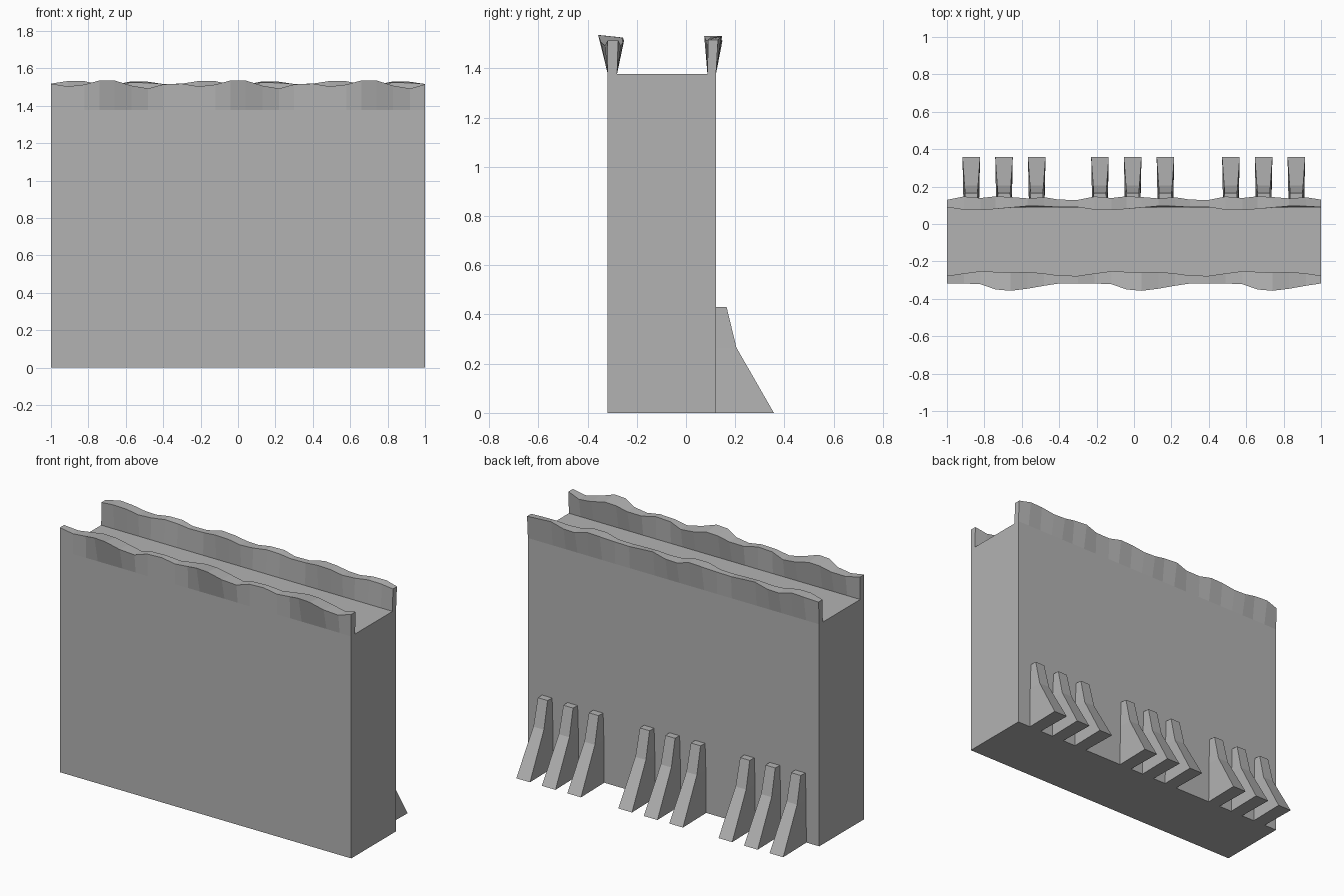
import bpy, bmesh

if "Cube" in bpy.data.objects:
    bpy.data.objects.remove(bpy.data.objects["Cube"])

# Dark grey stone
stone = bpy.data.materials.new("stone")
stone.diffuse_color = (0.45, 0.45, 0.45, 1)
stone.use_nodes = True
stone.node_tree.nodes["Principled BSDF"].inputs["Base Color"].default_value = stone.diffuse_color


def make_object(name, bm):
    bmesh.ops.recalc_face_normals(bm, faces=bm.faces)
    mesh = bpy.data.meshes.new(name)
    bm.to_mesh(mesh)
    bm.free()
    mesh.materials.append(stone)
    obj = bpy.data.objects.new(name, mesh)
    bpy.context.collection.objects.link(obj)
    return obj


def loft(name, sections):
    """Join equal-sized point rings into a closed solid."""
    bm = bmesh.new()
    rings = [[bm.verts.new(p) for p in s] for s in sections]
    n = len(rings[0])
    for a, b in zip(rings, rings[1:]):
        for i in range(n):
            j = (i + 1) % n
            bm.faces.new((a[i], a[j], b[j], b[i]))
    bm.faces.new(rings[0])
    bm.faces.new(rings[-1])
    return make_object(name, bm)


FRONT, BACK, DECK = -0.318, 0.122, 1.378

# Main wall block
loft("wall_body", [[(x, FRONT, 0), (x, BACK, 0), (x, BACK, DECK), (x, FRONT, DECK)]
                   for x in (-1, 1)])


# Wavy parapets: (offset, outer y, inner y, outer z, inner z), repeated three times
def parapet(name, base_out, base_in, waves):
    sections = []
    for start in (-1.0, -0.3, 0.4):
        for d, yo, yi, zo, zi in waves:
            x = start + d
            sections.append([(x, base_out, DECK), (x, yo, zo), (x, yi, zi), (x, base_in, DECK)])
    loft(name, sections)


parapet("front_parapet", FRONT, -0.28, [
    (0.00, -0.318, -0.277, 1.518, 1.518),
    (0.09, -0.318, -0.264, 1.503, 1.503),
    (0.18, -0.322, -0.252, 1.513, 1.511),
    (0.26, -0.350, -0.256, 1.535, 1.525),
    (0.34, -0.357, -0.260, 1.535, 1.525),
    (0.43, -0.346, -0.256, 1.507, 1.505),
    (0.52, -0.330, -0.264, 1.492, 1.492),
    (0.60, -0.318, -0.276, 1.514, 1.514)])

parapet("back_parapet", BACK, 0.087, [
    (0.00, 0.129, 0.090, 1.518, 1.518),
    (0.09, 0.147, 0.076, 1.532, 1.532),
    (0.18, 0.139, 0.074, 1.531, 1.531),
    (0.26, 0.148, 0.080, 1.512, 1.514),
    (0.34, 0.144, 0.088, 1.512, 1.514),
    (0.43, 0.137, 0.096, 1.530, 1.524),
    (0.52, 0.143, 0.095, 1.528, 1.522),
    (0.60, 0.130, 0.090, 1.516, 1.516)])

# Sloping buttresses: (outer y, z, half width at wall, half width outside)
LEVELS = [(0.357, 0.0, 0.042, 0.047), (0.205, 0.265, 0.040, 0.036), (0.165, 0.43, 0.035, 0.033)]
for group in (-0.695, -0.007, 0.693):
    for step in (-0.175, 0, 0.175):
        c = group + step
        loft("buttress", [[(c - wi, BACK - 0.01, z), (c - wo, y, z), (c + wo, y, z),
                           (c + wi, BACK - 0.01, z)] for y, z, wi, wo in LEVELS])
